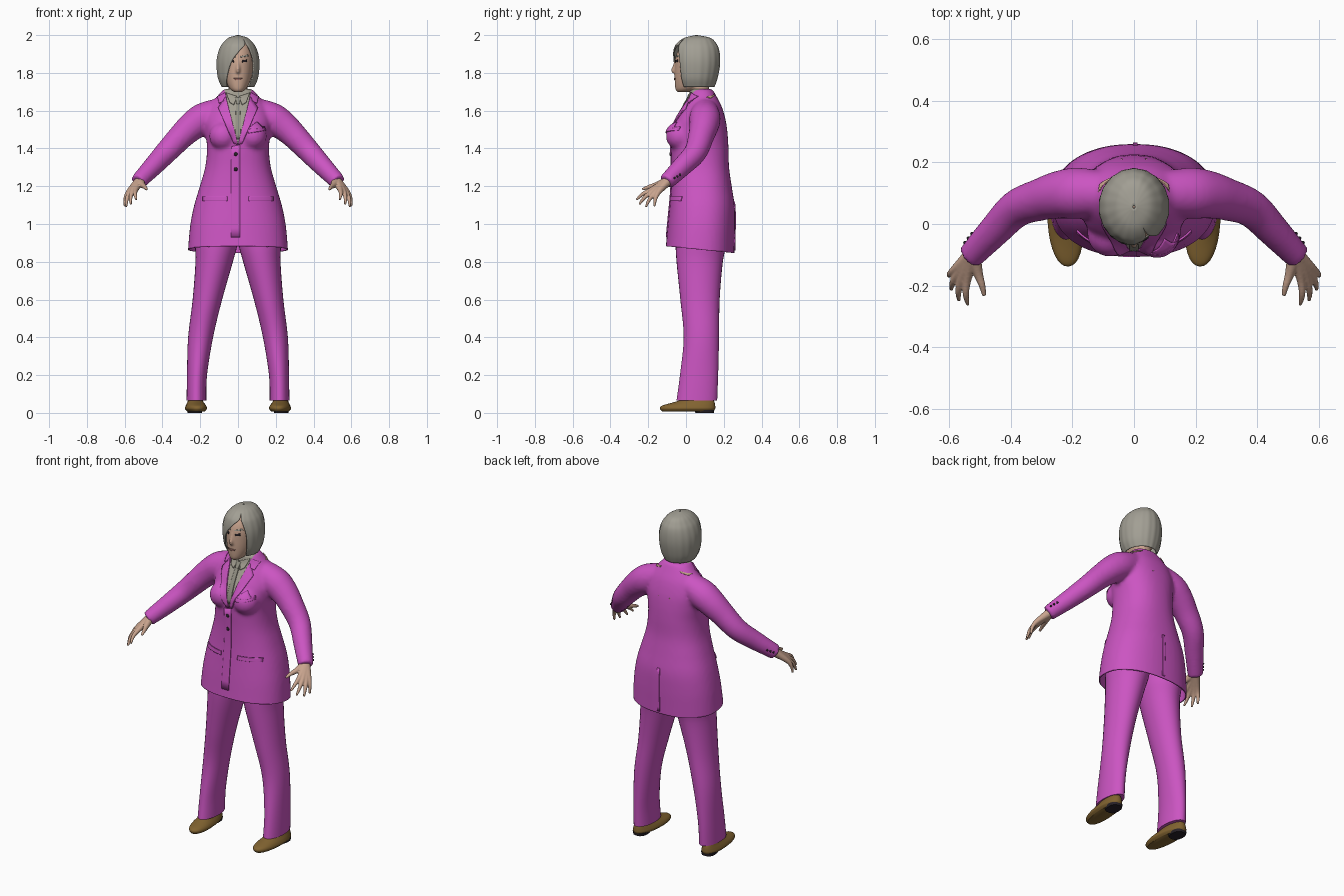
import bpy, bmesh, math
from mathutils import Vector, Matrix
from mathutils.bvhtree import BVHTree

if "Cube" in bpy.data.objects:
    bpy.data.objects.remove(bpy.data.objects["Cube"])


def material(name, *rgb):
    m = bpy.data.materials.new(name)
    m.use_nodes = True
    m.diffuse_color = (*rgb, 1)
    m.node_tree.nodes["Principled BSDF"].inputs["Base Color"].default_value = (*rgb, 1)
    return m


MAGENTA = material("magenta cloth", 0.60, 0.09, 0.54)
HAIR = material("ash hair", 0.36, 0.345, 0.295)
SHIRT = material("grey shirt", 0.36, 0.34, 0.28)
TIE = material("grey tie", 0.29, 0.28, 0.23)
SKIN = material("skin", 0.58, 0.37, 0.27)
LIPS = material("lips", 0.36, 0.17, 0.14)
LEATHER = material("brown leather", 0.22, 0.125, 0.03)
DARK = material("dark", 0.02, 0.015, 0.02)
parts = []


def finish(name, bm, *mats):
    me = bpy.data.meshes.new(name)
    bm.to_mesh(me)
    ob = bpy.data.objects.new(name, me)
    bpy.context.collection.objects.link(ob)
    for m in mats:
        me.materials.append(m)
    parts.append(ob)
    return ob


def spline(rows, n=5):
    """Smooth curve through rows of numbers."""
    pts = [Vector(r) for r in rows]
    pts = [pts[0]] + pts + [pts[-1]]
    out = []
    for a, b, c, d in zip(pts, pts[1:], pts[2:], pts[3:]):
        for k in range(n):
            t = k / n
            out.append(b + (c - a) * (t / 2) + (a * 2 - b * 5 + c * 4 - d) * (t * t / 2)
                       + (b * 3 - a - c * 3 + d) * (t ** 3 / 2))
    return out + [pts[-1]]


def bridge(bm, rings, closed=True):
    vs = [[bm.verts.new(p) for p in r] for r in rings]
    n = len(vs[0])
    for a, b in zip(vs, vs[1:]):
        for i in range(n if closed else n - 1):
            j = (i + 1) % n
            bm.faces.new((a[i], a[j], b[j], b[i]))
    if closed:
        bm.faces.new(vs[0][::-1])
        bm.faces.new(vs[-1])


def loft(bm, rows, sides=32, power=2.0):
    """Stack of rounded rings: height, centre x, half width, front y, back y."""
    def bend(v):
        return math.copysign(abs(v) ** (2 / power), v)
    rings = []
    for z, cx, rx, f, b in spline(rows):
        angles = [math.tau * i / sides for i in range(sides)]
        rings.append([(cx + rx * bend(math.sin(t)), (f + b) / 2 - (b - f) / 2 * bend(math.cos(t)), z)
                      for t in angles])
    bridge(bm, rings)


def tube(bm, rows, side=1, sides=16):
    """Round tube along a path of x, y, z, radius."""
    pts = spline([(x * side, y, z, r) for x, y, z, r in rows])
    rings = []
    for i, p in enumerate(pts):
        q = (pts[min(i + 1, len(pts) - 1)] - pts[max(i - 1, 0)]).to_3d().to_track_quat('Z', 'Y')
        rings.append([p.to_3d() + q @ Vector((p[3] * math.cos(t), p[3] * math.sin(t), 0))
                      for t in (math.tau * k / sides for k in range(sides))])
    bridge(bm, rings)


def ball(bm, loc, size):
    bmesh.ops.create_uvsphere(bm, u_segments=20, v_segments=12, radius=1,
                              matrix=Matrix.LocRotScale(Vector(loc), None, Vector(size)))


def fuse(ob, voxel, smooth):
    """Merge overlapping volumes into one surface."""
    ob.modifiers.new("fuse", 'REMESH').voxel_size = voxel
    ob.modifiers.new("soften", 'SMOOTH').iterations = smooth
    ev = ob.evaluated_get(bpy.context.evaluated_depsgraph_get())
    me = bpy.data.meshes.new_from_object(ev)
    ob.modifiers.clear()
    ob.data = me


def patch(name, tree, corners, mat, side=1, back=False, lift=0.002, n=10):
    """Thin plate laid on a surface, given four x, z corners."""
    a, b, c, d = [Vector((x * side, z)) for x, z in corners]
    d0 = Vector((0, -1 if back else 1, 0))
    rings = []
    for i in range(n + 1):
        u = i / n
        l, r = a.lerp(d, u), b.lerp(c, u)
        row = []
        for k in range(n + 1):
            p = l.lerp(r, k / n)
            start = Vector((p.x, -d0.y, p.y))
            hit = tree.ray_cast(start, d0)[0] or tree.find_nearest(start)[0]
            row.append(hit - d0 * lift)
        rings.append(row)
    bm = bmesh.new()
    bridge(bm, rings, False)
    ob = finish(name, bm, mat)
    sol = ob.modifiers.new("thickness", 'SOLIDIFY')
    sol.thickness, sol.offset = 0.006, 0


SIDES = ((1, "left"), (-1, "right"))

# Jacket: torso, bust and sleeves fused together
bm = bmesh.new()
loft(bm, [(.80, 0, .268, -.115, .255), (.9, 0, .262, -.105, .257), (1.0, 0, .252, -.096, .259),
          (1.1, 0, .232, -.086, .257), (1.2, 0, .202, -.078, .242), (1.3, 0, .174, -.076, .228),
          (1.4, 0, .164, -.08, .225), (1.48, 0, .172, -.08, .22), (1.55, 0, .175, -.055, .21),
          (1.62, 0, .15, -.015, .19), (1.67, 0, .115, .015, .165), (1.715, 0, .075, .02, .14)], 48, 2.3)
for s, side in SIDES:
    ball(bm, (.078 * s, -.03, 1.465), (.075, .077, .075))
    tube(bm, [(.09, .1, 1.6, .07), (.18, .1, 1.56, .083), (.24, .095, 1.52, .078), (.30, .08, 1.465, .069),
              (.38, .05, 1.38, .061), (.45, -.02, 1.305, .053), (.53, -.105, 1.222, .043)], s, 24)
jacket = finish("jacket", bm, MAGENTA, SHIRT)
fuse(jacket, .011, 5)
bm = bmesh.new()
bm.from_mesh(jacket.data)
# Sloping open hem
bmesh.ops.bisect_plane(bm, geom=bm.verts[:] + bm.edges[:] + bm.faces[:], plane_co=(0, -.1, .882),
                       plane_no=(0, -.1, -1), clear_outer=True)
# Neckline cut along two slanted planes
for s in (1, -1):
    faces = [f for f in bm.faces if f.calc_center_median().z > 1.38 and f.calc_center_median().y < .09]
    geom = set(faces) | {e for f in faces for e in f.edges} | {v for f in faces for v in f.verts}
    bmesh.ops.bisect_plane(bm, geom=list(geom), plane_co=(0, 0, 1.42), plane_no=(1, 0, -.25 * s))
for f in bm.faces:
    c = f.calc_center_median()
    f.material_index = int(abs(c.x) < .25 * (c.z - 1.42) and c.y < .08)
tree = BVHTree.FromBMesh(bm)
bm.to_mesh(jacket.data)
sol = jacket.modifiers.new("cloth", 'SOLIDIFY')
sol.thickness, sol.offset = .006, -1

# Jacket details
for s, side in SIDES:
    patch(side + "_lapel", tree, [(.064, 1.675), (.0, 1.42), (.022, 1.425), (.105, 1.615)], MAGENTA, s, lift=.005)
    patch(side + "_jacket_collar", tree, [(.066, 1.695), (.06, 1.655), (.1, 1.64), (.108, 1.675)], MAGENTA, s, lift=.005)
    patch(side + "_shirt_collar", tree, [(.004, 1.675), (.022, 1.63), (.045, 1.645), (.062, 1.695)], SHIRT, s, lift=.005)
    patch(side + "_pocket_flap", tree, [(.055, 1.145), (.055, 1.122), (.185, 1.122), (.185, 1.145)], MAGENTA, s, lift=.004)
    patch(side + "_shoulder_skin", tree, [(.065, 1.686), (.065, 1.68), (.11, 1.665), (.115, 1.672)], SKIN, s, True)
patch("tie", tree, [(-.01, 1.66), (-.016, 1.45), (.016, 1.45), (.01, 1.66)], TIE, lift=.003)
patch("tie_knot", tree, [(-.015, 1.67), (-.009, 1.635), (.009, 1.635), (.015, 1.67)], TIE, lift=.006)
patch("front_overlap", tree, [(-.035, 1.41), (-.038, .93), (.01, .93), (.01, 1.42)], MAGENTA)
patch("chest_pocket", tree, [(.05, 1.5), (.055, 1.48), (.145, 1.495), (.14, 1.515)], MAGENTA, lift=.004)
patch("pocket_square", tree, [(.06, 1.51), (.06, 1.5), (.135, 1.505), (.1, 1.54)], MAGENTA, lift=.004)
patch("back_vent", tree, [(-.004, 1.12), (-.004, .86), (.012, .86), (.012, 1.12)], MAGENTA, back=True)
bm = bmesh.new()
for z in (1.37, 1.29):
    ball(bm, tree.ray_cast(Vector((-.012, -1, z)), Vector((0, 1, 0)))[0] - Vector((0, .005, 0)), (.01, .005, .01))
for s, side in SIDES:
    for k in range(3):
        spot = Vector(((.548 - .012 * k) * s, -.06 + .014 * k, 1.243 + .009 * k))
        ball(bm, tree.find_nearest(spot)[0], (.006, .006, .006))
finish("buttons", bm, DARK)

# Trouser legs, shoes and hands
for s, side in SIDES:
    bm = bmesh.new()
    loft(bm, [(.065, .22 * s, .052, -.05, .165), (.2, .217 * s, .053, -.032, .17), (.4, .198 * s, .066, -.012, .175),
              (.6, .162 * s, .078, -.03, .178), (.8, .126 * s, .099, -.05, .195), (.9, .115 * s, .112, -.055, .215),
              (1.0, .11 * s, .1, -.05, .21)], 32)
    finish(side + "_trouser_leg", bm, MAGENTA)

    turn = Matrix.Rotation(-.07 * s, 4, 'Z')
    bm = bmesh.new()
    loft(bm, [(.008, 0, .045, -.128, .145), (.022, 0, .057, -.138, .155), (.038, 0, .053, -.128, .155),
              (.055, 0, .043, -.07, .152), (.07, 0, .036, -.02, .145)], 32, 2.2)
    finish(side + "_shoe", bm, LEATHER).matrix_world = Matrix.Translation((.222 * s, 0, 0)) @ turn
    bm = bmesh.new()
    loft(bm, [(0, 0, .038, .05, .148), (.016, 0, .042, .045, .15)], 24, 2.6)
    finish(side + "_shoe_heel", bm, DARK).matrix_world = Matrix.Translation((.222 * s, 0, 0)) @ turn

    bm = bmesh.new()
    wrist = (.522, -.095, 1.228, .026)
    fingers = [((.54, -.175, 1.185), (.538, -.262, 1.128)), ((.557, -.172, 1.176), (.567, -.248, 1.103)),
               ((.57, -.16, 1.17), (.592, -.212, 1.09)), ((.578, -.145, 1.17), (.6, -.168, 1.093))]
    for knuckle, tip in fingers:
        middle = Vector(knuckle).lerp(Vector(tip), .55) + Vector((.006, -.004, .006))
        tube(bm, [wrist, (*knuckle, .015), (*middle, .0105), (*tip, .006)], s, 12)
    tube(bm, [wrist, (.505, -.16, 1.205, .016), (.492, -.2, 1.195, .011), (.485, -.232, 1.183, .007)], s, 12)
    fuse(finish(side + "_hand", bm, SKIN), .004, 3)

# Neck and head
bm = bmesh.new()
tube(bm, [(0, .085, 1.62, .055), (0, .075, 1.7, .05), (0, .06, 1.78, .05)], 1, 24)
loft(bm, [(1.698, 0, .018, -.045, .01), (1.715, 0, .043, -.056, .06), (1.76, 0, .067, -.06, .12),
          (1.82, 0, .079, -.06, .145), (1.88, 0, .081, -.056, .15), (1.93, 0, .07, -.035, .14),
          (1.965, 0, .04, 0, .1)], 32, 2.1)
tube(bm, [(0, -.054, 1.868, .006), (0, -.064, 1.83, .009), (0, -.069, 1.812, .011), (0, -.058, 1.802, .008)], 1, 12)
head = finish("head", bm, SKIN)
fuse(head, .006, 3)
bm = bmesh.new()
bm.from_mesh(head.data)
face = BVHTree.FromBMesh(bm)
for s, side in SIDES:
    patch(side + "_eye", face, [(.02, 1.866), (.022, 1.856), (.046, 1.858), (.046, 1.87)], DARK, s, lift=.001, n=4)
    patch(side + "_eyebrow", face, [(.014, 1.888), (.014, 1.882), (.056, 1.888), (.05, 1.896)], HAIR, s, lift=.001, n=4)
patch("mouth", face, [(-.024, 1.772), (-.014, 1.762), (.014, 1.762), (.024, 1.772)], LIPS, lift=.001, n=4)

# Bob hair: rings left open over the face (height, half width, front, back, opening angles)
rings = []
for z, rx, f, b, t0, t1 in spline([
        (1.725, .086, -.04, .15, -.75, .8), (1.77, .106, -.058, .166, -.6, .8), (1.83, .114, -.068, .178, -.42, .8),
        (1.88, .112, -.07, .18, -.2, .76), (1.925, .1, -.064, .174, .15, .66), (1.955, .083, -.05, .16, .48, .55),
        (1.985, .052, -.01, .13, .5, .5), (2.0, .004, .05, .06, .5, .5)]):
    ring = []
    for k in range(81):
        t = t1 + (math.tau + t0 - t1) * k / 80
        r = 1 + .008 * math.cos(18 * t)
        ring.append((rx * r * math.sin(t), (f + b) / 2 - (b - f) / 2 * r * math.cos(t), z))
    rings.append(ring)
bm = bmesh.new()
bridge(bm, rings, False)
bmesh.ops.remove_doubles(bm, verts=bm.verts[:], dist=.0003)
hair = finish("hair", bm, HAIR)
sol = hair.modifiers.new("thickness", 'SOLIDIFY')
sol.thickness, sol.offset = .006, -1

# Smooth shading with sharp folds kept
bpy.ops.object.select_all(action='DESELECT')
for ob in parts:
    ob.select_set(True)
bpy.context.view_layer.objects.active = jacket
bpy.ops.object.shade_smooth_by_angle(angle=math.radians(45))
